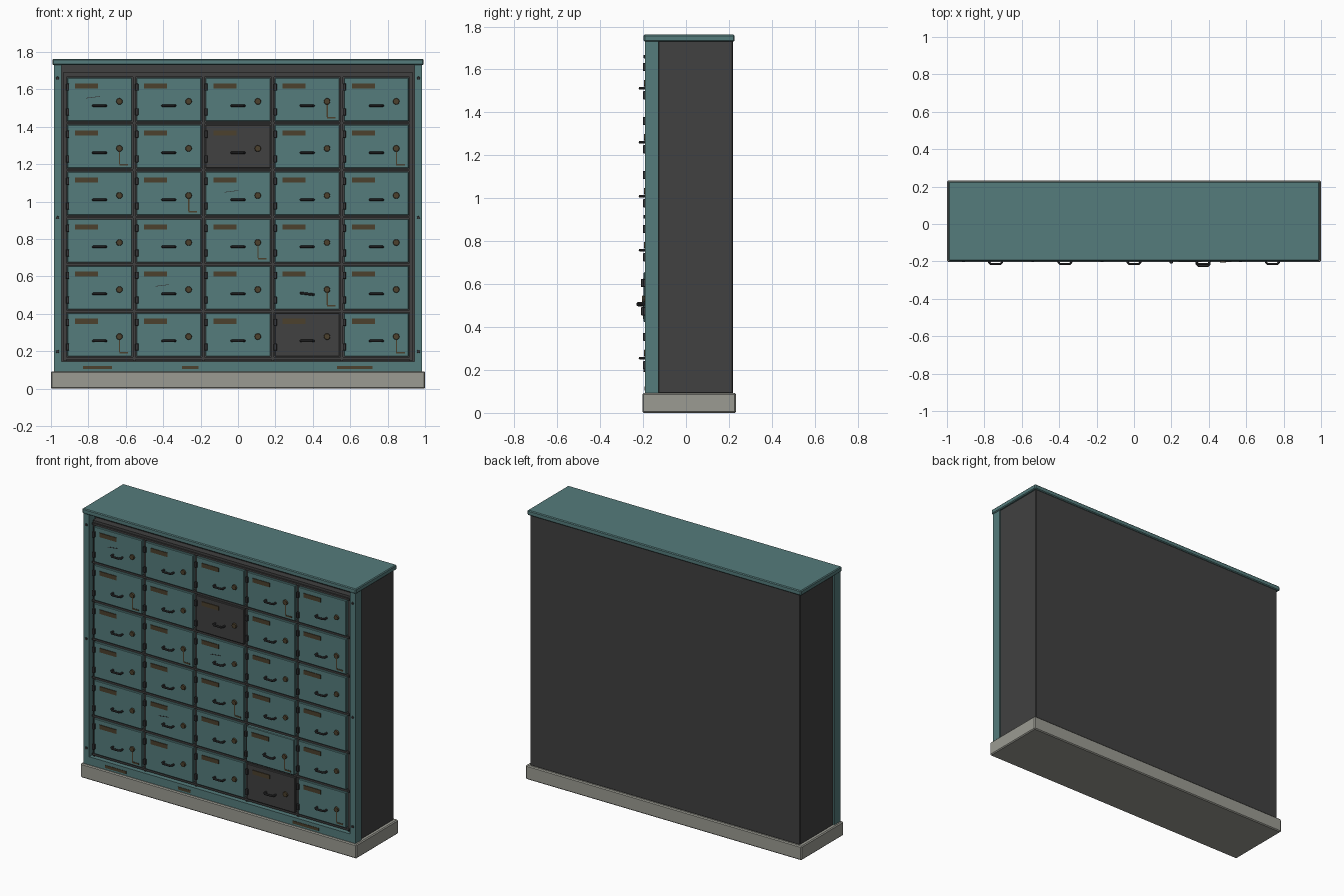
import bpy, bmesh, math
from mathutils import Matrix, Vector

cube = bpy.data.objects.get("Cube")
if cube:
    bpy.data.objects.remove(cube)


def material(name, r, g, b):
    m = bpy.data.materials.new(name)
    m.use_nodes = True
    m.diffuse_color = (r, g, b, 1)
    bsdf = next(n for n in m.node_tree.nodes if n.type == 'BSDF_PRINCIPLED')
    bsdf.inputs["Base Color"].default_value = (r, g, b, 1)
    return m


TEAL = material("teal paint", 0.09, 0.2, 0.2)
CHARCOAL = material("charcoal steel", 0.052, 0.052, 0.052)
IRON = material("dark iron", 0.035, 0.035, 0.037)
BROWN = material("aged brass", 0.072, 0.052, 0.026)
STONE = material("pale stone", 0.33, 0.33, 0.29)


def mesh_from(bm, name, mat):
    mesh = bpy.data.meshes.new(name)
    bm.to_mesh(mesh)
    bm.free()
    mesh.materials.append(mat)
    return mesh


def box_mesh(name, size, mat, bevel=0.0):
    bm = bmesh.new()
    bmesh.ops.create_cube(bm, size=1)
    bmesh.ops.scale(bm, vec=size, verts=bm.verts)
    if bevel:
        bmesh.ops.bevel(bm, geom=bm.edges[:], offset=bevel, segments=1, affect='EDGES')
    return mesh_from(bm, name, mat)


def disc_mesh(name, radius, depth, sides, mat):
    bm = bmesh.new()
    bmesh.ops.create_cone(bm, cap_ends=True, segments=sides, radius1=radius,
                          radius2=radius * 0.85, depth=depth,
                          matrix=Matrix.Rotation(math.pi / 2, 4, 'X'))
    return mesh_from(bm, name, mat)


def place(name, mesh, loc, roll=0.0):
    ob = bpy.data.objects.new(name, mesh)
    ob.location = loc
    ob.rotation_euler = (0, roll, 0)
    bpy.context.collection.objects.link(ob)
    return ob


def block(name, x, y, z, mat, bevel=0.0):
    spans = (x, y, z)
    size = [b - a for a, b in spans]
    return place(name, box_mesh(name, size, mat, bevel), [(a + b) / 2 for a, b in spans])


def handle_mesh():
    # Bowed pull: an eight sided section swept along a U shaped path
    path = [Vector(p) for p in ((-0.034, 0.002, 0), (-0.034, -0.018, 0), (-0.026, -0.027, 0),
                                (0.026, -0.027, 0), (0.034, -0.018, 0), (0.034, 0.002, 0))]
    bm = bmesh.new()
    rings = []
    for i, p in enumerate(path):
        t = (path[min(i + 1, len(path) - 1)] - path[max(i - 1, 0)]).normalized()
        side = t.cross(Vector((0, 0, 1)))
        ring = []
        for k in range(8):
            a = k * math.tau / 8
            ring.append(bm.verts.new(p + 0.0065 * (math.cos(a) * side + math.sin(a) * Vector((0, 0, 1)))))
        rings.append(ring)
    for r, s in zip(rings, rings[1:]):
        for k in range(8):
            bm.faces.new((r[k], r[(k + 1) % 8], s[(k + 1) % 8], s[k]))
    bm.faces.new(rings[0])
    bm.faces.new(rings[-1])
    bmesh.ops.recalc_face_normals(bm, faces=bm.faces)
    return mesh_from(bm, "handle", IRON)


# Cabinet shell
block("plinth", (-1, 1), (-0.203, 0.233), (0, 0.092), STONE, 0.006)
block("carcass", (-0.978, 0.978), (-0.13, 0.218), (0.09, 1.735), CHARCOAL, 0.004)
block("top_cap", (-0.992, 0.992), (-0.197, 0.227), (1.73, 1.762), TEAL, 0.005)
for side, s in (("right", -1), ("left", 1)):
    block(side + "_post", sorted((s * 0.945, s * 0.985)), (-0.191, -0.128), (0.09, 1.732), TEAL)
block("bottom_rail", (-0.947, 0.947), (-0.191, -0.128), (0.09, 0.145), TEAL)

# Door grid layout
PITCH_X, PITCH_Z, LOW_Z = 0.37, 0.2515, 0.288
COLS, ROWS = 5, 6
FRONT = -0.187
grid_x, grid_z = (-0.932, 0.932), (0.147, 1.692)
block("grid_back", grid_x, (-0.15, -0.128), grid_z, CHARCOAL)
for c in range(COLS + 1):
    x = max(-0.925, min(0.925, (c - COLS / 2) * PITCH_X))
    block("upright_divider", (x - 0.007, x + 0.007), (-0.172, -0.14), grid_z, CHARCOAL)
for r in range(ROWS + 1):
    z = LOW_Z + (r - 0.5) * PITCH_Z
    block("shelf_divider", grid_x, (-0.18, -0.14), (z - 0.006, z + 0.006), CHARCOAL)
block("grid_head", grid_x, (-0.172, -0.14), (1.675, 1.692), CHARCOAL)

# Shared door parts
door_size = (0.348, 0.042, 0.234)
doors = {False: box_mesh("door", door_size, TEAL, 0.004),
         True: box_mesh("replacement_door", door_size, CHARCOAL, 0.004)}
label = box_mesh("label_plate", (0.123, 0.006, 0.027), BROWN)
lock = disc_mesh("lock", 0.018, 0.012, 12, BROWN)
hinge = box_mesh("hinge", (0.017, 0.014, 0.038), IRON, 0.002)
handle = handle_mesh()
drip = box_mesh("rust_run", (0.006, 0.003, 0.066), BROWN)
puddle = box_mesh("rust_foot", (0.046, 0.003, 0.009), BROWN)
scratch = box_mesh("scratch", (0.075, 0.002, 0.003), IRON)

DARK = {(2, 4), (3, 0)}
RUSTED = {(3, 5), (0, 4), (4, 4), (1, 3), (2, 2), (3, 1), (0, 0), (4, 0)}
SCRATCHED = {(0, 5), (2, 3), (1, 1)}
LOOSE = (3, 1)

for c in range(COLS):
    for r in range(ROWS):
        cell = (c, r)
        x, z = (c - 2) * PITCH_X, LOW_Z + r * PITCH_Z
        y = FRONT - (0.01 if cell == LOOSE else 0)
        place("door", doors[cell in DARK], (x, y + 0.021, z))
        place("label_plate", label, (x - 0.07, y - 0.001, z + 0.072))
        place("lock", lock, (x + 0.106, y - 0.003, z - 0.01))
        place("handle", handle, (x, y, z - 0.033), 0.12 if cell == LOOSE else 0)
        for dz in (0.066, -0.066):
            place("hinge", hinge, (x - 0.171, y - 0.006, z + dz))
        if cell in RUSTED:
            place("rust_run", drip, (x + 0.107, y - 0.001, z - 0.06))
            place("rust_foot", puddle, (x + 0.129, y - 0.001, z - 0.097))
        if cell in SCRATCHED:
            place("scratch", scratch, (x - 0.035, y - 0.001, z + 0.012), -0.12)

# Post bolts and rust patches on the bottom rail
bolt = disc_mesh("bolt", 0.009, 0.008, 8, IRON)
for s in (-1, 1):
    for z in (0.198, 0.914, 1.66):
        place("bolt", bolt, (s * 0.965, -0.193, z))
for a, b in ((-0.83, -0.675), (-0.3, -0.21), (0.53, 0.72)):
    block("rust_patch", (a, b), (-0.1935, -0.19), (0.104, 0.122), BROWN)
